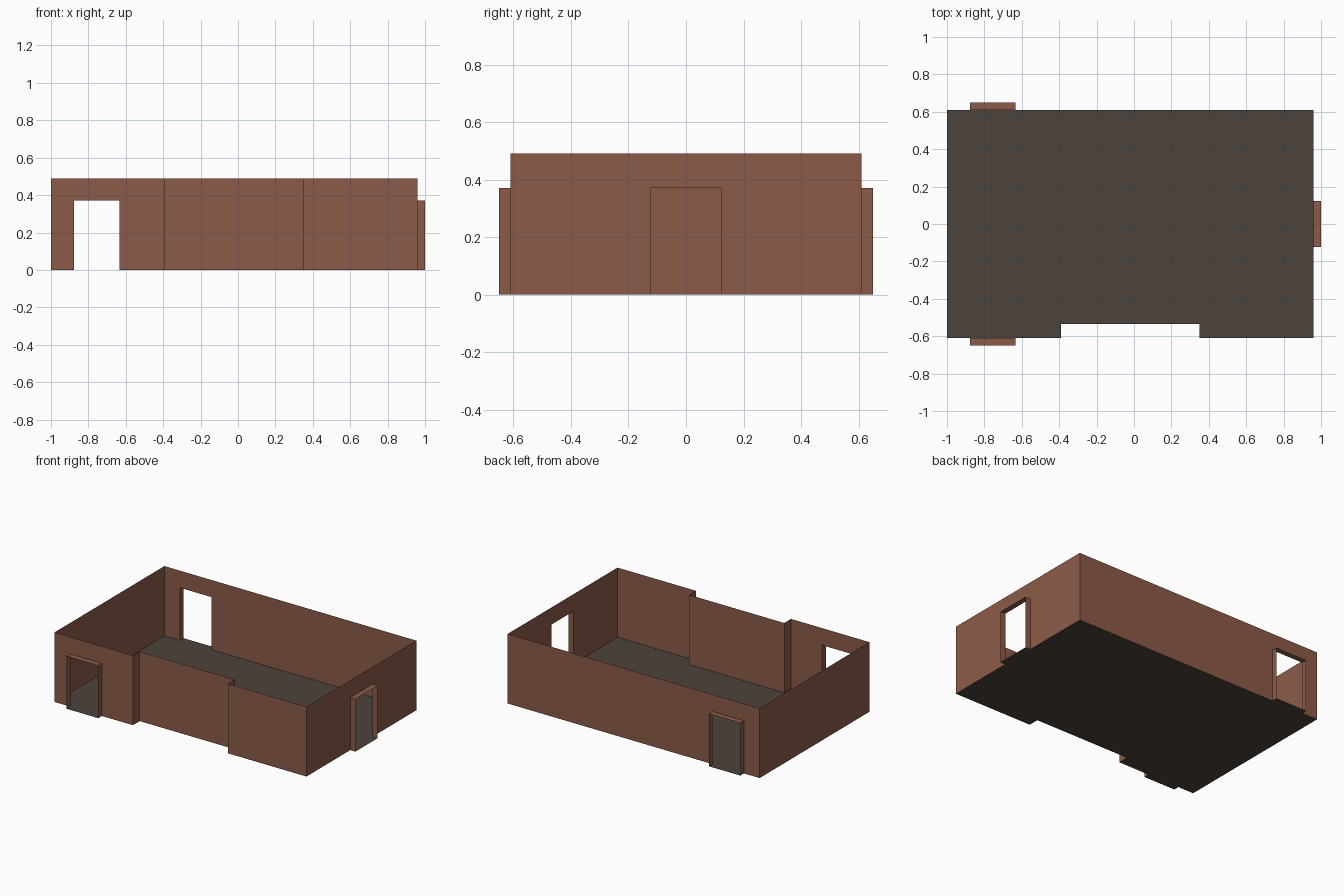
import bpy
from mathutils import Vector

if "Cube" in bpy.data.objects:
    bpy.data.objects.remove(bpy.data.objects["Cube"])

H = 0.49        # wall height
DOOR_H = 0.37   # doorway height
DEPTH = 0.04    # how far doorways stick out


def material(name, rgb):
    m = bpy.data.materials.new(name)
    m.diffuse_color = (*rgb, 1.0)
    m.use_nodes = True
    m.node_tree.nodes["Principled BSDF"].inputs["Base Color"].default_value = m.diffuse_color
    return m


BROWN = material("brown_wall", (0.262, 0.105, 0.065))
GREY = material("dark_grey_floor", (0.073, 0.056, 0.046))


def sheet(name, polys, mat):
    """Object made of separate flat polygons, with shared corners merged."""
    index, faces = {}, []
    for poly in polys:
        faces.append([index.setdefault(tuple(round(c, 4) for c in p), len(index)) for p in poly])
    mesh = bpy.data.meshes.new(name)
    mesh.from_pydata(list(index), [], faces)
    mesh.materials.append(mat)
    obj = bpy.data.objects.new(name, mesh)
    bpy.context.collection.objects.link(obj)
    return obj


def wall(name, a, b, door=None):
    """Thin wall from a to b (outside on the right); door = (start, end) along it."""
    a, b = Vector((*a, 0)), Vector((*b, 0))
    length = (b - a).length
    along = (b - a) / length
    out = Vector((along.y, -along.x, 0))

    def p(s, z, d=0):
        return a + along * s + out * d + Vector((0, 0, z))

    def panel(s0, s1, z0, z1):
        return [p(s0, z0), p(s1, z0), p(s1, z1), p(s0, z1)]

    if door is None:
        sheet(name, [panel(0, length, 0, H)], BROWN)
        return
    s0, s1 = door
    # wall around the opening
    sheet(name, [panel(0, s0, 0, H), panel(s1, length, 0, H),
                 panel(s0, s1, DOOR_H, H)], BROWN)
    # projecting jambs and lintel
    jambs = [[p(s, 0), p(s, 0, DEPTH), p(s, DOOR_H, DEPTH), p(s, DOOR_H)] for s in door]
    lintel = [p(s0, DOOR_H), p(s0, DOOR_H, DEPTH), p(s1, DOOR_H, DEPTH), p(s1, DOOR_H)]
    sheet(name + "_door_frame", jambs + [lintel], BROWN)
    # threshold
    sheet(name + "_threshold", [[p(s0, 0), p(s0, 0, DEPTH), p(s1, 0, DEPTH), p(s1, 0)]], GREY)


# room outline, counter-clockwise, with the shallow recess in the front
L, R, Y, YR = -1.0, 0.96, 0.61, -0.535
X0, X1 = -0.39, 0.35
outline = [(L, -Y), (X0, -Y), (X0, YR), (X1, YR), (X1, -Y), (R, -Y), (R, Y), (L, Y)]
names = ["front_left_wall", "recess_left_side", "recess_wall", "recess_right_side",
         "front_right_wall", "right_wall", "back_wall", "left_wall"]
doors = {"front_left_wall": (0.122, 0.367),
         "right_wall": (Y - 0.123, Y + 0.123),
         "back_wall": (R + 0.633, R + 0.878)}

for i, name in enumerate(names):
    wall(name, outline[i], outline[(i + 1) % len(outline)], doors.get(name))

# floor, in strips around the recess
strips = [(L, X0, -Y), (X0, X1, YR), (X1, R, -Y)]
sheet("floor", [[(a, y, 0), (b, y, 0), (b, Y, 0), (a, Y, 0)] for a, b, y in strips], GREY)
